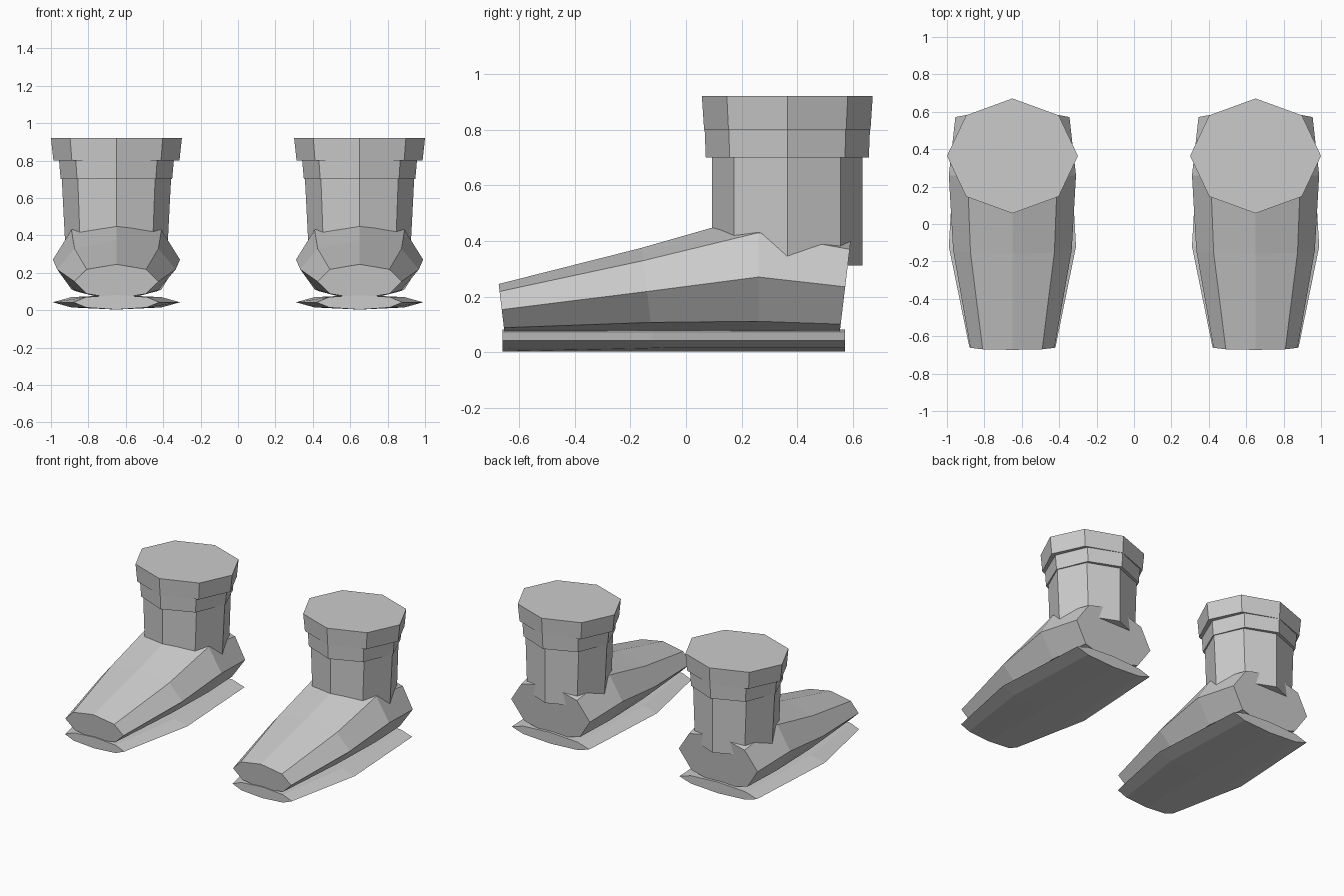
import bpy, bmesh
from math import sin, cos, pi

if "Cube" in bpy.data.objects:
    bpy.data.objects.remove(bpy.data.objects["Cube"])

SIDES = 8


def loft(name, rings):
    """Skin a list of equal-length point rings and cap both ends."""
    bm = bmesh.new()
    loops = [[bm.verts.new(p) for p in ring] for ring in rings]
    for a, b in zip(loops, loops[1:]):
        for i in range(SIDES):
            j = (i + 1) % SIDES
            bm.faces.new((a[i], a[j], b[j], b[i]))
    bm.faces.new(loops[0])
    bm.faces.new(loops[-1])
    bmesh.ops.recalc_face_normals(bm, faces=bm.faces)
    mesh = bpy.data.meshes.new(name)
    bm.to_mesh(mesh)
    bm.free()
    obj = bpy.data.objects.new(name, mesh)
    bpy.context.collection.objects.link(obj)
    return obj


def flat_ring(cx, z, rx, ry):
    """Horizontal octagon of the leg tube."""
    return [(cx + rx * cos(2 * pi * i / SIDES), 0.364 + ry * sin(2 * pi * i / SIDES), z)
            for i in range(SIDES)]


def upright_ring(cx, y, z, rx, rz, lean=0.0):
    """Cross-section of the foot or sole; lean tips its top along y."""
    ring = []
    for i in range(SIDES):
        a = 2 * pi * i / SIDES
        h = rz * sin(a)
        ring.append((cx + rx * cos(a), y + lean * h, z + h))
    return ring


# (y, z, half width, half height, lean) from toe to heel
FOOT = [(-0.662, 0.153, 0.225, 0.092, -0.12), (-0.14, 0.218, 0.317, 0.157, -0.12),
        (0.26, 0.27, 0.34, 0.225, 0.0), (0.572, 0.235, 0.305, 0.19, 0.12)]
SOLE = [(-0.66, 0.042, 0.23, 0.039), (-0.12, 0.042, 0.34, 0.039), (0.572, 0.042, 0.30, 0.039)]

# leg tube parts: (z, half width, half depth) at bottom and top
TUBES = {
    "shaft": [(0.312, 0.272, 0.27), (0.70, 0.292, 0.27)],
    "lower_cuff": [(0.70, 0.298, 0.293), (0.80, 0.307, 0.297)],
    "upper_cuff": [(0.80, 0.337, 0.299), (0.92, 0.35, 0.307)],
}

for side, cx in (("left", 0.65), ("right", -0.65)):
    loft("foot_" + side, [upright_ring(cx, *s) for s in FOOT])
    loft("sole_" + side, [upright_ring(cx, *s) for s in SOLE])
    for part, rings in TUBES.items():
        loft(part + "_" + side, [flat_ring(cx, *r) for r in rings])
